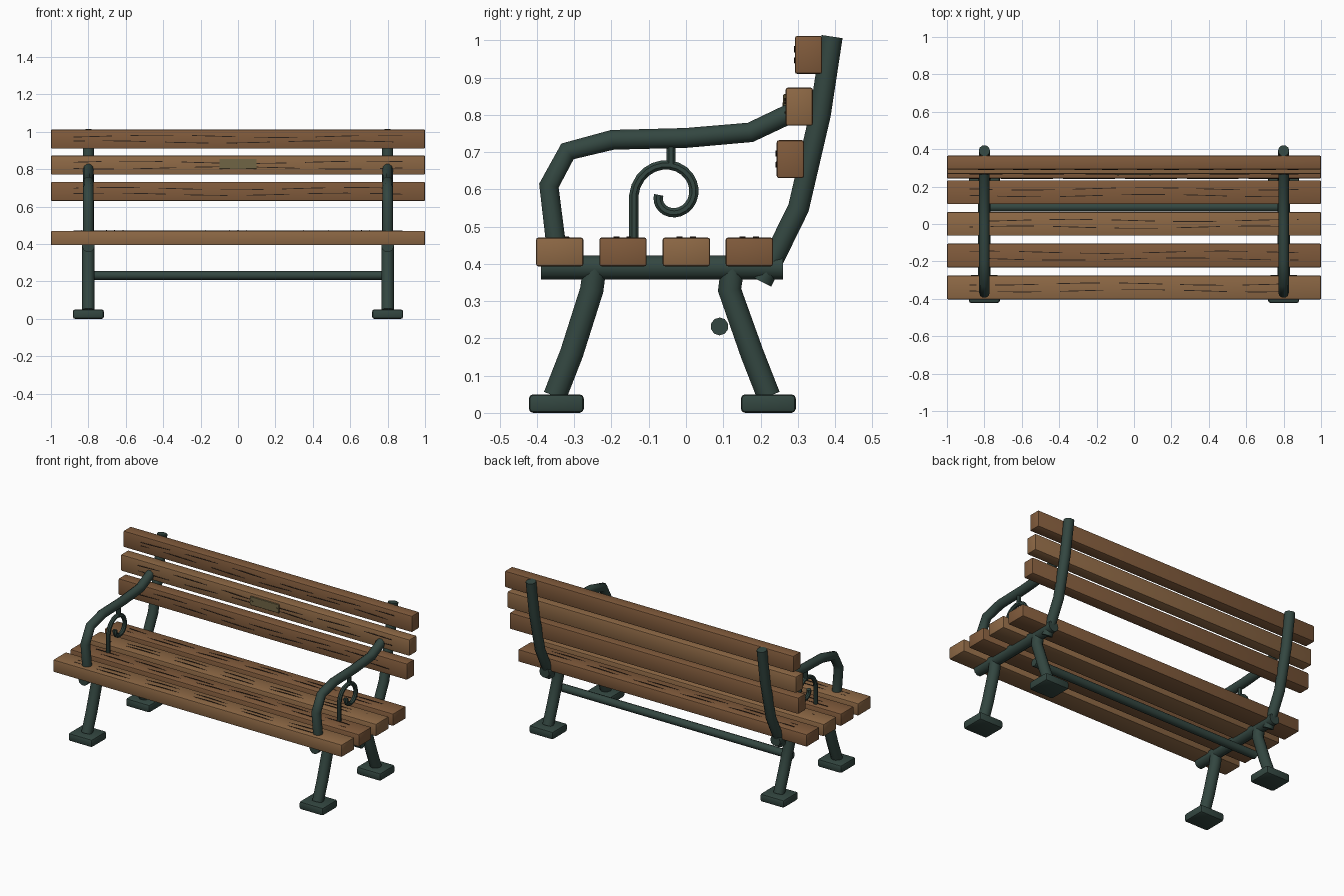
import bpy, bmesh, math, random
from mathutils import Vector

if "Cube" in bpy.data.objects:
    bpy.data.objects.remove(bpy.data.objects["Cube"])

random.seed(4)


def material(name, rgb):
    m = bpy.data.materials.new(name)
    m.diffuse_color = (*rgb, 1)
    m.use_nodes = True
    m.node_tree.nodes["Principled BSDF"].inputs["Base Color"].default_value = m.diffuse_color
    return m


IRON = material("green_iron", (0.033, 0.062, 0.052))
WOOD_A = material("light_wood", (0.27, 0.14, 0.06))
WOOD_B = material("dark_wood", (0.22, 0.105, 0.045))
GRAIN = material("grain", (0.025, 0.015, 0.01))
BRASS = material("aged_brass", (0.16, 0.13, 0.06))


def finish(bm, name, mat):
    bmesh.ops.recalc_face_normals(bm, faces=bm.faces)
    me = bpy.data.meshes.new(name)
    bm.to_mesh(me)
    bm.free()
    me.materials.append(mat)
    ob = bpy.data.objects.new(name, me)
    bpy.context.collection.objects.link(ob)
    bpy.ops.object.select_all(action='DESELECT')
    ob.select_set(True)
    bpy.context.view_layer.objects.active = ob
    bpy.ops.object.shade_smooth_by_angle(angle=math.radians(40))
    return ob


def box(name, centre, size, mat, bevel=0.006, segments=2):
    bm = bmesh.new()
    bmesh.ops.create_cube(bm, size=1)
    for v in bm.verts:
        v.co = Vector(c + a * s for c, a, s in zip(centre, v.co, size))
    bmesh.ops.bevel(bm, geom=bm.edges[:], offset=bevel, segments=segments,
                    affect='EDGES', profile=0.5)
    return finish(bm, name, mat)


def add_tube(bm, pts, r, sides, up):
    """Sweep a round section along pts; up is a direction never parallel to the path."""
    pts = [Vector(p) for p in pts]
    rings = []
    for i, p in enumerate(pts):
        a = (p - pts[i - 1]).normalized() if i else Vector()
        b = (pts[i + 1] - p).normalized() if i < len(pts) - 1 else Vector()
        t = (a + b).normalized()
        n = t.cross(Vector(up)).normalized()
        w = n.cross(t)
        ring = []
        for k in range(sides):
            g = math.tau * (k + 0.5) / sides
            ring.append(bm.verts.new(p + (n * math.cos(g) + w * math.sin(g)) * r))
        rings.append(ring)
    for r0, r1 in zip(rings, rings[1:]):
        for k in range(sides):
            j = (k + 1) % sides
            bm.faces.new((r0[k], r0[j], r1[j], r1[k]))
    bm.faces.new(rings[0])
    bm.faces.new(rings[-1])


def side_tube(name, x, yz, r, sides=10):
    bm = bmesh.new()
    add_tube(bm, [(x, y, z) for y, z in yz], r, sides, (1, 0, 0))
    return finish(bm, name, IRON)


def grain(name, place, offsets):
    """Thin wandering lines that dip in and out of a slat face."""
    bm = bmesh.new()
    for off in offsets:
        ph, ph2 = random.uniform(0, 6), random.uniform(0, 6)
        pts = []
        for i in range(41):
            x = -0.88 + 1.76 * i / 40
            side = off + 0.006 * math.sin(x * 5 + ph)
            pts.append(place(x, side, 0.002 * math.sin(x * 19 + ph2)))
        add_tube(bm, pts, 0.003, 4, (0, 0, 1))
    finish(bm, name, GRAIN)


# Seat slats with grain on top
for i, y in enumerate((-0.339, -0.169, 0.001, 0.170)):
    box(f"seat_slat_{i + 1}", (0, y, 0.432), (2, 0.127, 0.077), (WOOD_A, WOOD_B)[i % 2])
    grain(f"seat_grain_{i + 1}", lambda x, s, d: (x, y + s, 0.4695 + d), (-0.018, 0.018))

# Back slats with grain on the front
for i, (y, z) in enumerate(((0.280, 0.681), (0.304, 0.822), (0.329, 0.961))):
    box(f"back_slat_{i + 1}", (0, y, z), (2, 0.073, 0.102), (WOOD_B, WOOD_A, WOOD_B)[i])
    grain(f"back_grain_{i + 1}", lambda x, s, d: (x, y - 0.0355 - d, z + s), (-0.015, 0.015))

# Blank plaque with two screws
box("plaque", (0, 0.266, 0.828), (0.2, 0.01, 0.055), BRASS, 0.002, 1)
for x in (-0.085, 0.085):
    bm = bmesh.new()
    add_tube(bm, [(x, 0.264, 0.828), (x, 0.2585, 0.828)], 0.006, 8, (0, 0, 1))
    finish(bm, "plaque_screw", BRASS)

# Scroll path under the armrest: upright, then an inward spiral
scroll = [(-0.14, 0.44), (-0.14, 0.52)]
for i in range(25):
    t = i / 24
    a = math.pi - t * math.tau
    r = 0.097 - 0.067 * t
    scroll.append((-0.043 + r * math.cos(a), 0.585 + r * math.sin(a)))

# Cast side frames
for label, x in (("left", -0.8), ("right", 0.8)):
    side_tube(f"seat_rail_{label}", x, [(-0.389, 0.39), (0.26, 0.39)], 0.034)
    side_tube(f"front_leg_{label}", x,
              [(-0.245, 0.39), (-0.253, 0.33), (-0.307, 0.16), (-0.352, 0.045)], 0.033)
    side_tube(f"back_leg_{label}", x,
              [(0.125, 0.39), (0.117, 0.33), (0.177, 0.16), (0.222, 0.045)], 0.033)
    side_tube(f"back_post_{label}", x,
              [(0.203, 0.352), (0.243, 0.43), (0.302, 0.55), (0.36, 0.80), (0.392, 1.01)], 0.03)
    side_tube(f"armrest_{label}", x,
              [(-0.345, 0.42), (-0.368, 0.61), (-0.318, 0.702), (-0.197, 0.733),
               (0, 0.738), (0.173, 0.753), (0.31, 0.818)], 0.028)
    side_tube(f"scroll_{label}", x, scroll, 0.0135, 8)
    side_tube(f"scroll_link_{label}", x, [(-0.04, 0.66), (-0.04, 0.73)], 0.0135, 8)
    for part, y in (("front", -0.348), ("back", 0.221)):
        box(f"{part}_foot_{label}", (x, y, 0.025), (0.166, 0.148, 0.05), IRON, 0.012)

# Cross bar between the frames
bm = bmesh.new()
add_tube(bm, [(-0.8, 0.09, 0.232), (0.8, 0.09, 0.232)], 0.024, 10, (0, 0, 1))
finish(bm, "cross_bar", IRON)
